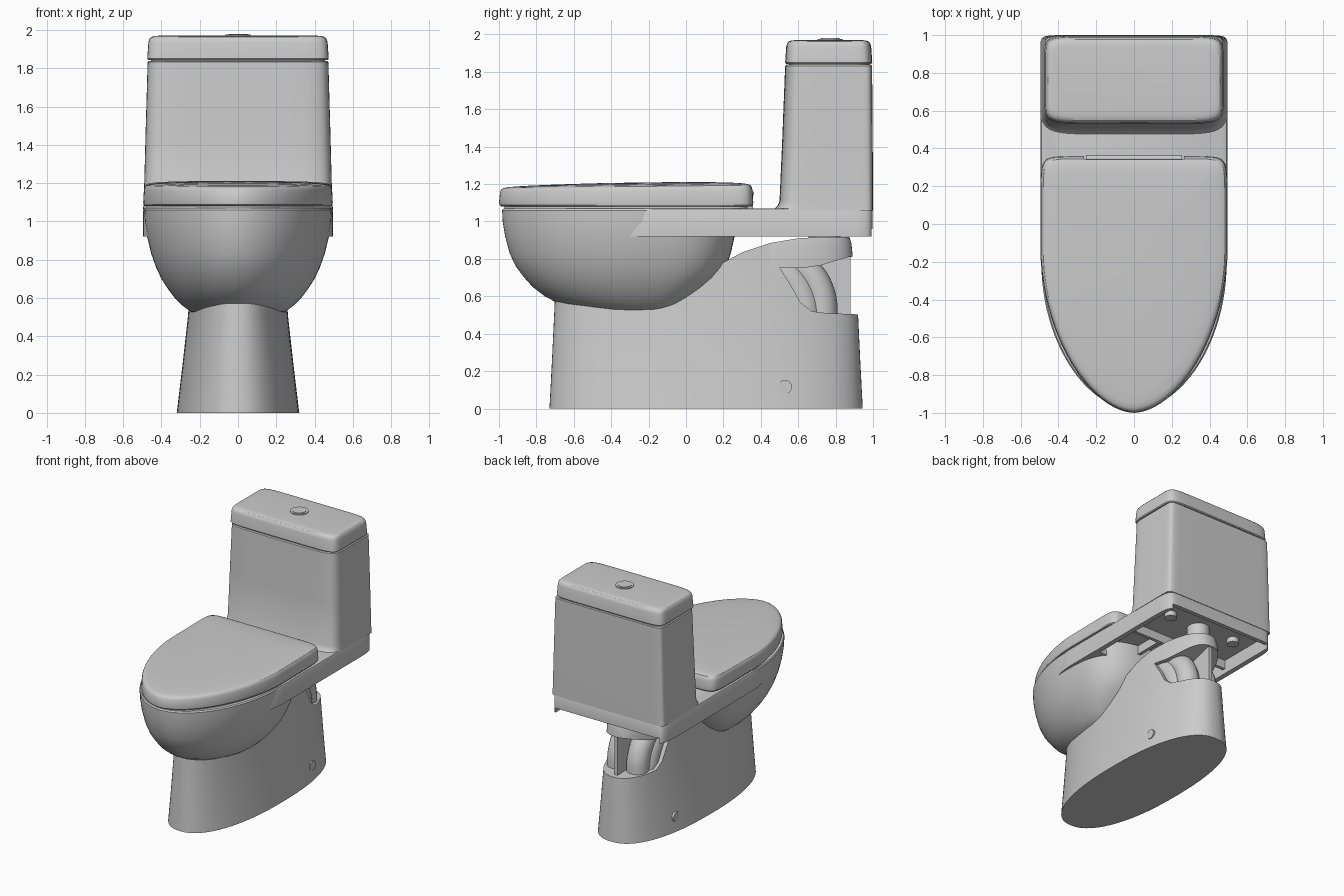
import bpy, bmesh, math
from mathutils import Vector

if "Cube" in bpy.data.objects:
    bpy.data.objects.remove(bpy.data.objects["Cube"])


def make(name, bm):
    bmesh.ops.recalc_face_normals(bm, faces=bm.faces[:])
    me = bpy.data.meshes.new(name)
    bm.to_mesh(me)
    bm.free()
    ob = bpy.data.objects.new(name, me)
    bpy.context.collection.objects.link(ob)
    return ob


def activate(ob):
    bpy.ops.object.select_all(action='DESELECT')
    ob.select_set(True)
    bpy.context.view_layer.objects.active = ob


def smooth(ob, deg=32):
    activate(ob)
    bpy.ops.object.shade_smooth_by_angle(angle=math.radians(deg))
    return ob


def ring(z, hw, yf, yc, yb, ef, eb, tilt=0.0, n=96):
    """Closed outline: superellipse with separate front and back halves."""
    pts = []
    for i in range(n):
        t = 2 * math.pi * i / n
        c, s = math.cos(t), math.sin(t)
        e, r = (eb, yb - yc) if s > 0 else (ef, yc - yf)
        x = hw * math.copysign(abs(c) ** (2 / e), c)
        y = yc + r * math.copysign(abs(s) ** (2 / e), s)
        pts.append((x, y, z + tilt * y))
    return pts


def loft(name, rings):
    bm = bmesh.new()
    vs = [[bm.verts.new(p) for p in r] for r in rings]
    n = len(vs[0])
    for a, b in zip(vs, vs[1:]):
        for i in range(n):
            j = (i + 1) % n
            bm.faces.new((a[i], a[j], b[j], b[i]))
    bm.faces.new(vs[0])
    bm.faces.new(vs[-1])
    return make(name, bm)


def box(name, x0, x1, y0, y1, z0, z1):
    bm = bmesh.new()
    bmesh.ops.create_cube(bm, size=1)
    for v in bm.verts:
        v.co = Vector(((x0 + x1) / 2 + v.co.x * (x1 - x0),
                       (y0 + y1) / 2 + v.co.y * (y1 - y0),
                       (z0 + z1) / 2 + v.co.z * (z1 - z0)))
    return make(name, bm)


def cylinder(name, p, q, r, n=32):
    p, q = Vector(p), Vector(q)
    bm = bmesh.new()
    bmesh.ops.create_cone(bm, cap_ends=True, segments=n, radius1=r, radius2=r, depth=(q - p).length)
    rot = (q - p).to_track_quat('Z', 'Y')
    for v in bm.verts:
        v.co = rot @ v.co + (p + q) / 2
    return smooth(make(name, bm))


def boolean(ob, cutter, op):
    activate(ob)
    m = ob.modifiers.new("cut", 'BOOLEAN')
    m.operation, m.solver, m.object = op, 'EXACT', cutter
    bpy.ops.object.modifier_apply(modifier=m.name)
    bpy.data.objects.remove(cutter)


def tube(name, pts, r):
    cu = bpy.data.curves.new(name, 'CURVE')
    cu.dimensions, cu.bevel_depth, cu.bevel_resolution = '3D', r, 6
    cu.use_fill_caps = True
    sp = cu.splines.new('BEZIER')
    sp.bezier_points.add(len(pts) - 1)
    for b, p in zip(sp.bezier_points, pts):
        b.co = p
        b.handle_left_type = b.handle_right_type = 'AUTO'
    ob = bpy.data.objects.new(name, cu)
    bpy.context.collection.objects.link(ob)
    return ob


# Pedestal: tapered oval column trimmed by its side silhouette
pedestal = loft("pedestal", [ring(z, hw, yf, 0.1, yb, 2.25, 2.4) for z, hw, yf, yb in (
    (0, .32, -.73, .945), (.25, .29, -.717, .932), (.5, .262, -.705, .92),
    (.72, .245, -.695, .9), (.88, .235, -.69, .885), (.93, .215, -.68, .87))])
side = [(-.8, -.05), (1, -.05), (1, .5), (.75, .51), (.67, .52), (.61, .57), (.56, .66), (.5, .755),
        (.62, .75), (.72, .765), (.8, .79), (.87, .81), (1, .82), (1, .915), (.75, .918), (.6, .91),
        (.45, .885), (.3, .835), (.18, .77), (.1, .75), (-.5, .64), (-.8, .6)]
bm = bmesh.new()
a = [bm.verts.new((-.6, y, z)) for y, z in side]
b = [bm.verts.new((.6, y, z)) for y, z in side]
bm.faces.new(a)
bm.faces.new(b)
for i in range(len(side)):
    j = (i + 1) % len(side)
    bm.faces.new((a[i], a[j], b[j], b[i]))
boolean(pedestal, make("side_cutter", bm), 'INTERSECT')
smooth(pedestal)

# Trapway tubes and rear fin in the pedestal opening
for label, x in (("left", -.085), ("right", .085)):
    tube("trap_outer_" + label, [(x, .52, .8), (x, .64, .73), (x, .71, .62), (x, .73, .46)], .085)
    tube("trap_inner_" + label, [(x * 1.2, .44, .78), (x * 1.2, .55, .7), (x * 1.2, .62, .58), (x * 1.2, .64, .46)], .09)
box("rear_fin", -.015, .015, .7, .88, .48, .85)

# Floor bolt caps
cylinder("bolt_caps", (-.288, .53, .115), (.288, .53, .115), .037)

# Bowl
smooth(loft("bowl", [ring(z, hw, yf, -.22, yb, 1.9, 3) for z, hw, yf, yb in (
    (.495, .1, -.4, -.15), (.51, .19, -.5, -.08), (.53, .25, -.58, -.03), (.56, .29, -.68, .01),
    (.6, .33, -.755, .06), (.65, .368, -.82, .12), (.7, .4, -.865, .17), (.76, .428, -.91, .215),
    (.83, .453, -.943, .24), (.92, .475, -.967, .26), (1.0, .487, -.98, .265),
    (1.06, .49, -.983, .265), (1.07, .483, -.975, .26))]))

# Deck behind the bowl, hollow from below and open at the back
deck = loft("deck", [ring(z, .497 - d, -.75 + d, -.15, 1 - d, 1.8, 24) for z, d in (
    (.92, .002), (1.055, .002), (1.066, .007), (1.07, .015))])
boolean(deck, box("cavity", -.455, .455, .15, .965, .8, 1.03), 'DIFFERENCE')
boolean(deck, box("back_opening", -.455, .455, .9, 1.1, .8, .96), 'DIFFERENCE')
smooth(deck)
box("deck_rib", -.46, .46, .48, .505, .96, 1.04)
for label, x in (("left", -.3), ("right", .3)):
    cylinder("tank_bolt_" + label, (x, .78, .99), (x, .78, 1.04), .045)
    box("deck_side_rib_" + label, x * .55 - .012, x * .55 + .012, .25, .49, .96, 1.04)
cylinder("flush_pipe", (0, .74, .88), (0, .74, 1.04), .085)

# Tank, flared into the deck at its foot
smooth(loft("tank", [ring(z, hw, yf, .76, yb, 7, 18) for z, hw, yf, yb in (
    (1.06, .496, .465, 1), (1.072, .495, .478, 1), (1.085, .494, .49, 1), (1.11, .492, .5, 1),
    (1.45, .483, .515, .998), (1.832, .472, .53, .995), (1.838, .465, .537, .99))]))
smooth(loft("tank_neck", [ring(z, .455, .55, .76, .98, 9, 12) for z in (1.8, 1.86)]))

# Tank lid and flush button
smooth(loft("tank_lid", [ring(z, .474 - d, .53 + d, .76, .996 - d, 9, 10) for z, d in (
    (1.843, .005), (1.85, 0), (1.935, .006), (1.952, .011), (1.963, .02), (1.968, .035), (1.97, .06))]))
cylinder("button_ring", (0, .77, 1.96), (0, .77, 1.976), .066, 40)
cylinder("button", (0, .77, 1.96), (0, .77, 1.98), .05, 40)

# Seat: thin recessed layer between rim and cover
smooth(loft("seat", [ring(z, .478, -.97, -.15, .33, 1.8, 12) for z in (1.06, 1.1)]))

# Seat cover with a shallow dome rising to the back
cover = loft("seat_cover", [ring(z, .495 * s, -.15 - .85 * s, -.15, -.15 + .51 * s, 1.8, 14, tilt)
                            for z, s, tilt in (
    (1.081, .985, 0), (1.088, .997, 0), (1.1, 1, 0), (1.165, .993, .005), (1.18, .984, .008),
    (1.19, .97, .011), (1.196, .94, .013), (1.202, .85, .014), (1.207, .65, .014),
    (1.21, .4, .012), (1.211, .12, .01))])
boolean(cover, box("hinge_notch", -.265, .265, .342, .5, 1.0, 1.3), 'DIFFERENCE')
smooth(cover)
cylinder("hinge_bar", (-.255, .348, 1.15), (.255, .348, 1.15), .016, 20)
for label, x in (("left", -.22), ("right", .22)):
    box("hinge_post_" + label, x - .035, x + .035, .31, .358, 1.06, 1.15)
